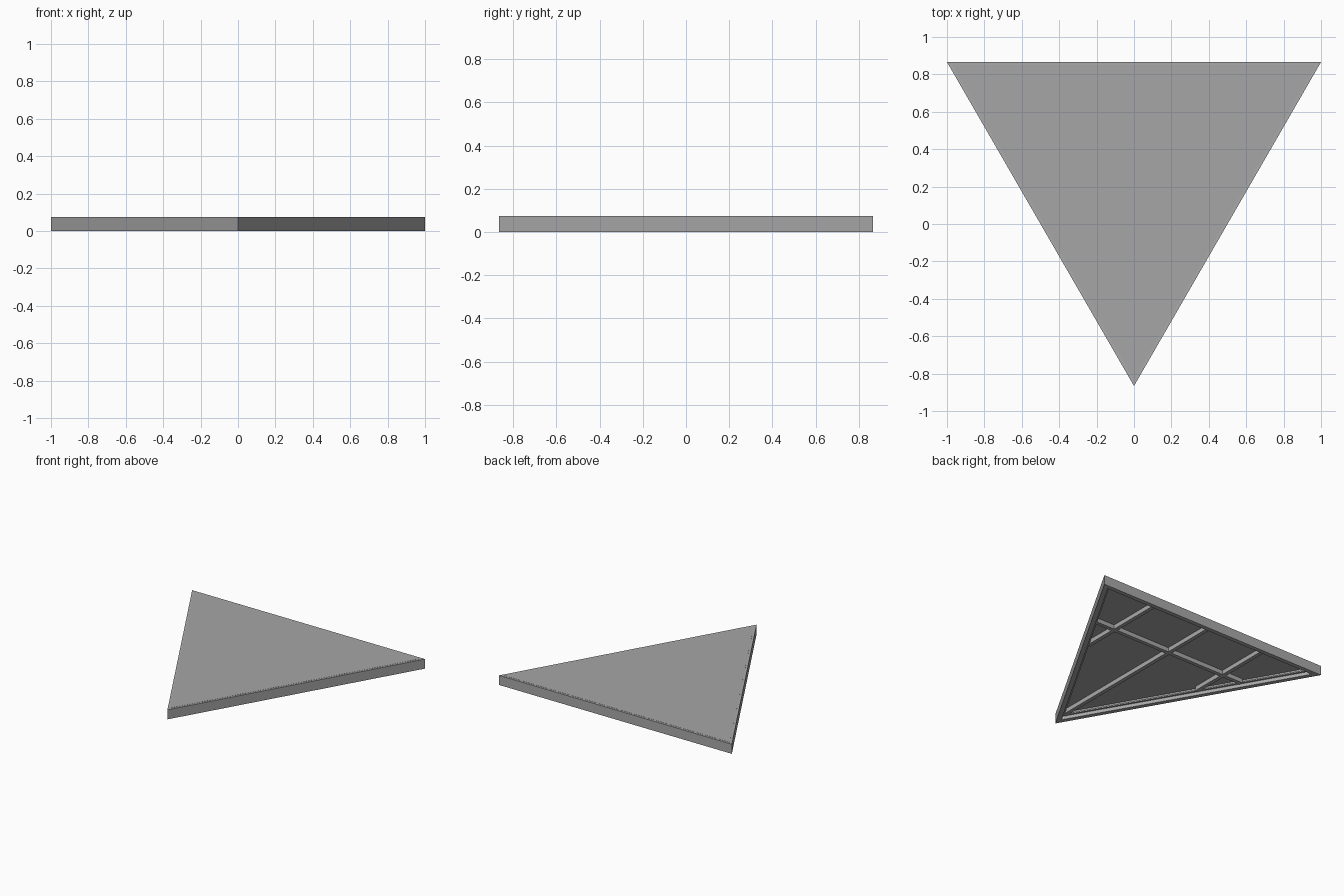
import bpy, bmesh, math
from mathutils import Vector

if "Cube" in bpy.data.objects:
    bpy.data.objects.remove(bpy.data.objects["Cube"])

H = 0.075          # overall height
R3 = math.sqrt(3)

def material(name, v):
    m = bpy.data.materials.new(name)
    m.diffuse_color = (v, v, v, 1)
    m.use_nodes = True
    m.node_tree.nodes["Principled BSDF"].inputs["Base Color"].default_value = m.diffuse_color
    return m

metal = material("grey aluminium", 0.40)
board = material("grey deck board", 0.38)

def tri(d, z):
    """Corners of the plan triangle moved inward by d."""
    return [Vector((-1 + R3 * d, R3 / 2 - d, z)),
            Vector((0, -R3 / 2 + 2 * d, z)),
            Vector((1 - R3 * d, R3 / 2 - d, z))]

def finish(name, bm, mat):
    bmesh.ops.recalc_face_normals(bm, faces=bm.faces)
    me = bpy.data.meshes.new(name)
    bm.to_mesh(me)
    bm.free()
    me.materials.append(mat)
    ob = bpy.data.objects.new(name, me)
    bpy.context.collection.objects.link(ob)
    return ob

# Rim: (inset, height) cross-section swept round the triangle, with an inner ledge
profile = [(0, 0), (0.034, 0), (0.034, 0.026), (0.050, 0.026),
           (0.050, 0.036), (0.034, 0.036), (0.034, 0.055),
           (0.017, 0.055), (0.017, H - 0.001), (0, H - 0.001)]
bm = bmesh.new()
rings = [[bm.verts.new(c) for c in tri(d, z)] for d, z in profile]
for i, a in enumerate(rings):
    b = rings[(i + 1) % len(rings)]
    for k in range(3):
        n = (k + 1) % 3
        bm.faces.new((a[k], a[n], b[n], b[k]))
finish("rim_frame", bm, metal)

# Deck board let into the rim
bm = bmesh.new()
low = [bm.verts.new(c) for c in tri(0.017, 0.055)]
top = [bm.verts.new(c) for c in tri(0.017, H)]
bm.faces.new(low)
bm.faces.new(top)
for k in range(3):
    n = (k + 1) % 3
    bm.faces.new((low[k], low[n], top[n], top[k]))
finish("deck_board", bm, board)

# Support bars under the deck
def bar(name, x0, x1, y0, y1, z0=0.022, z1=0.055):
    bm = bmesh.new()
    bmesh.ops.create_cube(bm, size=1)
    for v in bm.verts:
        v.co = ((x0 + x1) / 2 + v.co.x * (x1 - x0),
                (y0 + y1) / 2 + v.co.y * (y1 - y0),
                (z0 + z1) / 2 + v.co.z * (z1 - z0))
    finish(name, bm, metal)

W = 0.015
bar("cross_bar", -0.67, 0.67, 0.38 - W, 0.38 + W)
for name, x, y0 in (("left_bar", -0.5, 0.10), ("middle_bar", 0, -0.77), ("right_bar", 0.5, 0.10)):
    bar(name, x - W, x + W, y0, 0.83)
